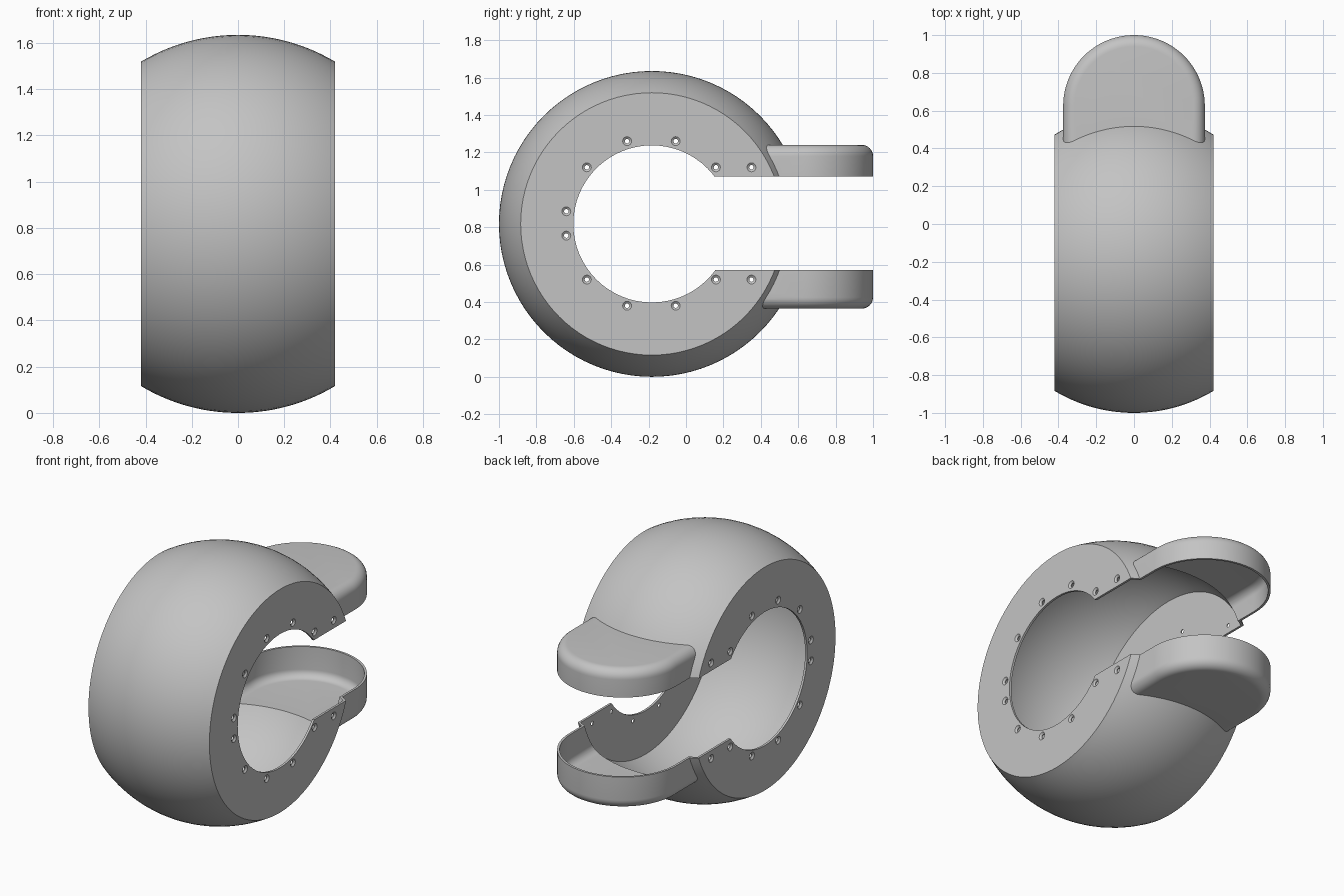
import bpy, bmesh, math
from mathutils import Matrix

if "Cube" in bpy.data.objects:
    bpy.data.objects.remove(bpy.data.objects["Cube"])

R, CY, CZ = 0.8175, -0.1825, 0.8175   # ball radius and centre
HALF = 0.42                            # flat sides at x = +-HALF
WALL = 0.014
SLOT = 0.25                            # half height of the mouth

grey = bpy.data.materials.new("light_grey")
grey.diffuse_color = (0.55, 0.55, 0.55, 1)
grey.use_nodes = True
grey.node_tree.nodes["Principled BSDF"].inputs["Base Color"].default_value = grey.diffuse_color


def make(name, bm):
    bmesh.ops.recalc_face_normals(bm, faces=bm.faces)
    me = bpy.data.meshes.new(name)
    bm.to_mesh(me)
    bm.free()
    me.materials.append(grey)
    ob = bpy.data.objects.new(name, me)
    bpy.context.collection.objects.link(ob)
    return ob


def loft(name, rings):
    """Closed solid through rings of points, capped at both ends."""
    bm = bmesh.new()
    vs = [[bm.verts.new(p) for p in ring] for ring in rings]
    n = len(vs[0])
    for a, b in zip(vs, vs[1:]):
        for i in range(n):
            j = (i + 1) % n
            bm.faces.new((a[i], a[j], b[j], b[i]))
    bm.faces.new(vs[0])
    bm.faces.new(vs[-1])
    return make(name, bm)


def lathe(name, profile, y=CY, z=CZ, n=96):
    """Turn (x, radius) pairs around an axis along x."""
    return loft(name, [[(x, y + r * math.cos(2 * math.pi * i / n),
                         z + r * math.sin(2 * math.pi * i / n))
                        for i in range(n)] for x, r in profile])


def ball(name, r, half, steps=28):
    xs = [half * (2 * i / steps - 1) for i in range(steps + 1)]
    return lathe(name, [(x, math.sqrt(r * r - x * x)) for x in xs])


def pod(name, d, fillet):
    """D-shaped block with rounded upper and lower rims, shrunk by d."""
    lo, hi, hw, yc, n = 0.365 + d, 1.24 - d, 0.375 - d, 0.625, 48
    arc = [math.pi / 2 * i / 8 for i in range(9)]
    levels = [(lo + fillet * (1 - math.sin(a)), fillet * (1 - math.cos(a))) for a in reversed(arc)]
    levels += [(hi - fillet * (1 - math.sin(a)), fillet * (1 - math.cos(a))) for a in arc]
    rings = []
    for z, inset in levels:
        r = hw - inset
        ring = [(r * math.cos(math.pi * i / n), yc + r * math.sin(math.pi * i / n), z)
                for i in range(n + 1)]
        rings.append(ring + [(-r, 0.1, z), (r, 0.1, z)])
    return loft(name, rings)


def boolean(target, tool, op):
    m = target.modifiers.new("cut", 'BOOLEAN')
    m.operation, m.solver, m.object = op, 'EXACT', tool
    bpy.context.view_layer.objects.active = target
    bpy.ops.object.modifier_apply(modifier=m.name)
    bpy.data.objects.remove(tool)


# Outer shell: truncated ball joined with the pods, then hollowed
shell = ball("ball_shell_with_pods", R, HALF)
boolean(shell, pod("pod_outer", 0, 0.06), 'UNION')
cavity = ball("cavity", R - WALL, HALF - WALL)
boolean(cavity, pod("pod_inner", WALL, 0.048), 'UNION')
boolean(shell, cavity, 'DIFFERENCE')

# Round side openings and the mouth between the pods
opening = lathe("side_opening", [(-0.6, 0.42), (0.6, 0.42)], n=64)
bm = bmesh.new()
bmesh.ops.create_cube(bm, size=1, matrix=Matrix.Translation((0, CY + 1, CZ + 0.0025))
                      @ Matrix.Diagonal((2, 2, 2 * SLOT, 1)))
boolean(opening, make("mouth", bm), 'UNION')
boolean(shell, opening, 'DIFFERENCE')

# Countersunk screw holes around the openings on both sides
for hy, hz in ((0.16, 0.3), (0.35, 0.3), (-0.055, 0.44), (-0.315, 0.44), (-0.53, 0.3), (-0.64, 0.065)):
    for s in (-1, 1):
        prof = [(-0.45, 0.024), (-HALF, 0.024), (-HALF + 0.009, 0.012), (-0.38, 0.012),
                (0.38, 0.012), (HALF - 0.009, 0.012), (HALF, 0.024), (0.45, 0.024)]
        boolean(shell, lathe("screw_hole", prof, hy, CZ + 0.0025 + s * hz, 16), 'DIFFERENCE')

bpy.ops.object.select_all(action='DESELECT')
shell.select_set(True)
bpy.context.view_layer.objects.active = shell
bpy.ops.object.shade_smooth_by_angle(angle=math.radians(30))
